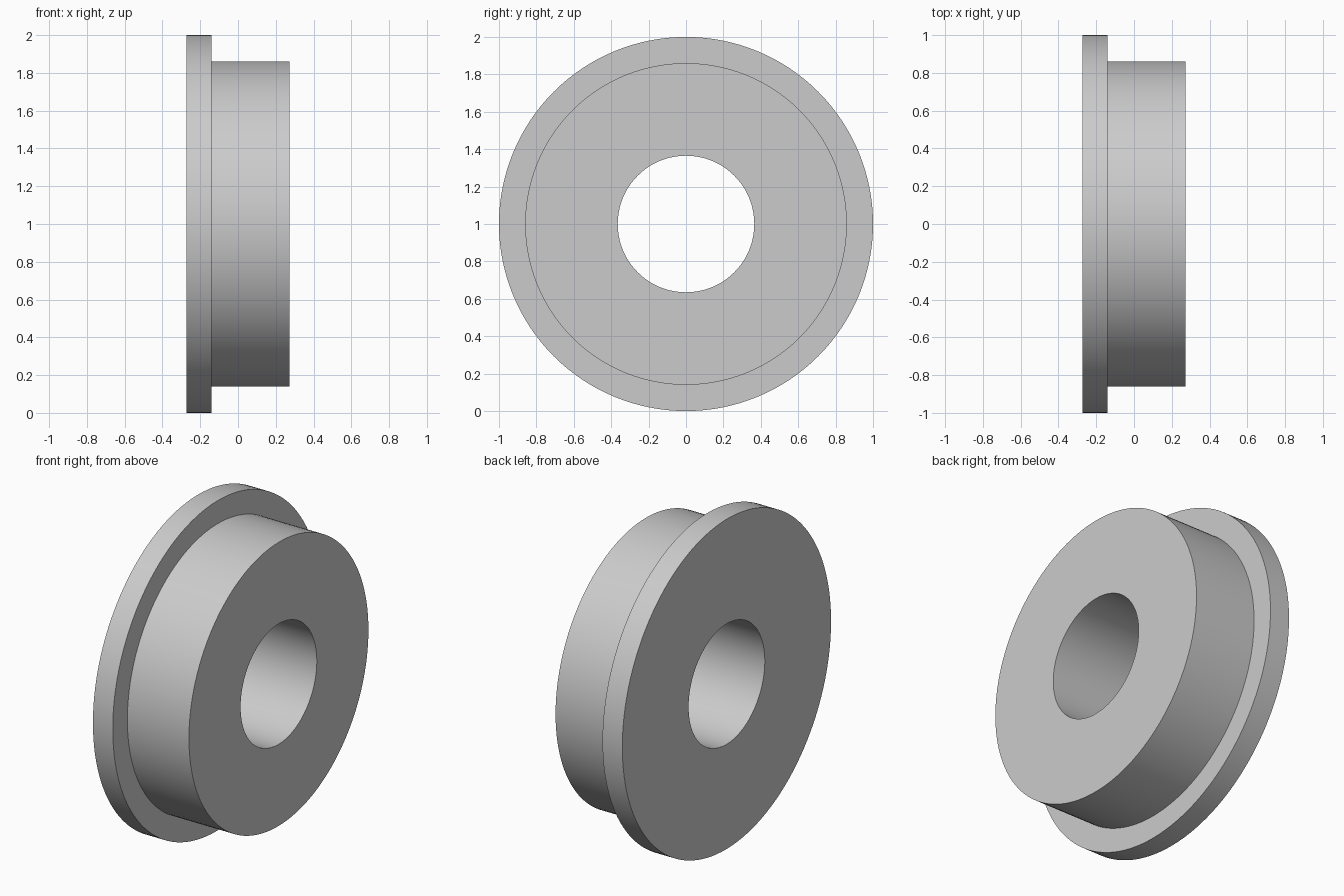
import bpy, bmesh, math
from mathutils import Matrix, Vector

cube = bpy.data.objects.get("Cube")
if cube:
    bpy.data.objects.remove(cube, do_unlink=True)

SEGMENTS = 128
BORE, BODY, FLANGE = 0.365, 0.86, 1.0
BACK, STEP, FRONT = -0.273, -0.14, 0.273

# Plain grey metal
grey = bpy.data.materials.new("plain_grey")
grey.use_nodes = True
colour = (0.6, 0.6, 0.6, 1)
grey.diffuse_color = colour
grey.node_tree.nodes["Principled BSDF"].inputs["Base Color"].default_value = colour

# Flanged bushing: a closed (x, radius) profile revolved about the x axis
profile = [(BACK, BORE), (BACK, FLANGE), (STEP, FLANGE),
           (STEP, BODY), (FRONT, BODY), (FRONT, BORE)]
bm = bmesh.new()
rings = []
for i in range(SEGMENTS):
    turn = Matrix.Rotation(math.tau * i / SEGMENTS, 3, 'X')
    rings.append([bm.verts.new(turn @ Vector((x, 0, r))) for x, r in profile])
for i, ring in enumerate(rings):
    after = rings[(i + 1) % SEGMENTS]
    for j in range(len(profile)):
        k = (j + 1) % len(profile)
        bm.faces.new((ring[j], ring[k], after[k], after[j]))
bmesh.ops.recalc_face_normals(bm, faces=bm.faces)

mesh = bpy.data.meshes.new("flanged_bushing")
bm.to_mesh(mesh)
bm.free()
mesh.materials.append(grey)
bushing = bpy.data.objects.new("flanged_bushing", mesh)
bushing.location.z = FLANGE
bpy.context.collection.objects.link(bushing)

# Smooth round walls, sharp rims
bpy.ops.object.select_all(action='DESELECT')
bushing.select_set(True)
bpy.context.view_layer.objects.active = bushing
bpy.ops.object.shade_smooth_by_angle(angle=math.radians(30))
